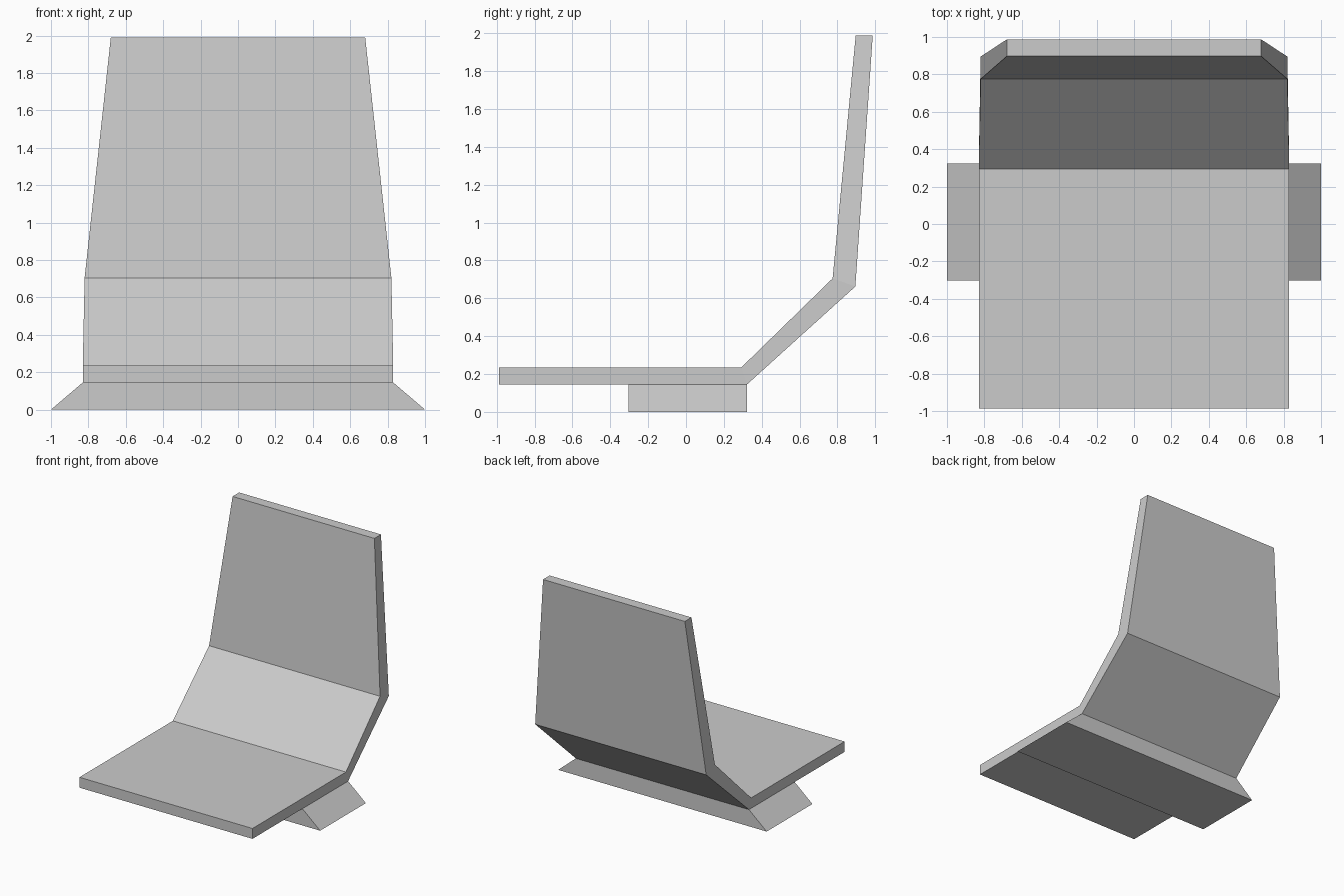
import bpy, bmesh

if "Cube" in bpy.data.objects:
    bpy.data.objects.remove(bpy.data.objects["Cube"])


def loft(name, sections):
    """Join four-cornered sections into a closed, flat-shaded solid."""
    bm = bmesh.new()
    rings = [[bm.verts.new(p) for p in s] for s in sections]
    for a, b in zip(rings, rings[1:]):
        for i in range(4):
            j = (i + 1) % 4
            bm.faces.new((a[i], a[j], b[j], b[i]))
    bm.faces.new(rings[0])
    bm.faces.new(rings[-1])
    bmesh.ops.recalc_face_normals(bm, faces=bm.faces)
    mesh = bpy.data.meshes.new(name)
    bm.to_mesh(mesh)
    bm.free()
    obj = bpy.data.objects.new(name, mesh)
    bpy.context.collection.objects.link(obj)
    return obj


# Bent seat shell: half width, inner (y, z), outer (y, z), from front edge to top
profile = [
    (0.83, (-0.987, 0.235), (-0.987, 0.145)),
    (0.83, (0.293, 0.235), (0.323, 0.145)),
    (0.82, (0.775, 0.705), (0.895, 0.662)),
    (0.68, (0.897, 1.99), (0.987, 1.99)),
]
loft("seat_shell", [
    [(-w, *inner), (w, *inner), (w, *outer), (-w, *outer)]
    for w, inner, outer in profile
])

# Flared base block under the seat
loft("base", [
    [(-w, -0.303, z), (w, -0.303, z), (w, 0.323, z), (-w, 0.323, z)]
    for w, z in ((1.0, 0.0), (0.83, 0.145))
])
